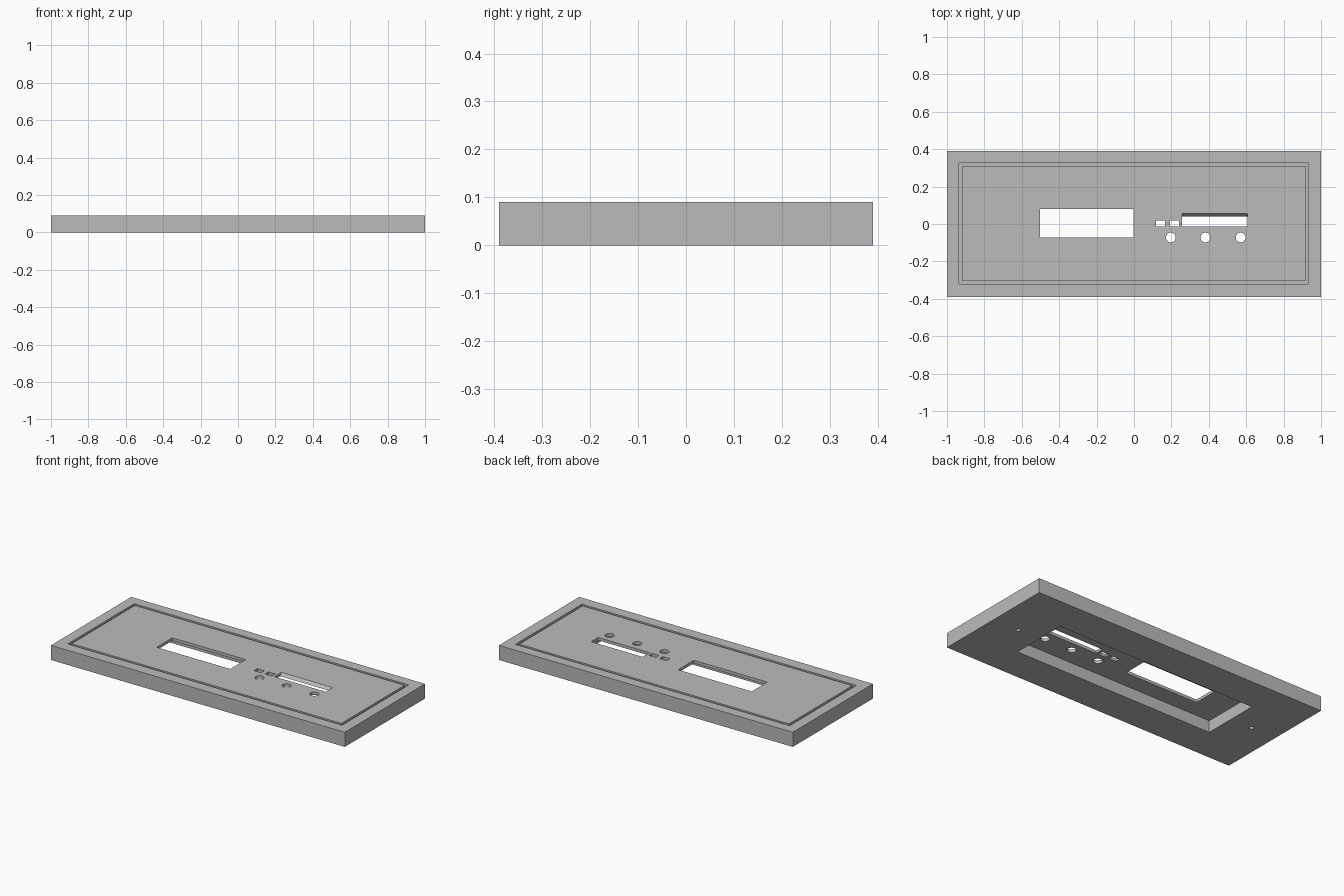
import bpy
import bmesh
from math import cos, sin, tau

cube = bpy.data.objects.get("Cube")
if cube:
    bpy.data.objects.remove(cube, do_unlink=True)

TOP, CEILING = 0.09, 0.072

grey = bpy.data.materials.new("plain grey")
grey.use_nodes = True
colour = (0.5, 0.5, 0.5, 1)
grey.diffuse_color = colour
grey.node_tree.nodes["Principled BSDF"].inputs["Base Color"].default_value = colour


def rect(x0, x1, y0, y1):
    return [(x0, y0), (x1, y0), (x1, y1), (x0, y1)]


def circle(x, y, r, n=32):
    return [(x + r * cos(tau * i / n), y + r * sin(tau * i / n)) for i in range(n)]


def make_object(name, bm):
    bmesh.ops.recalc_face_normals(bm, faces=bm.faces)
    mesh = bpy.data.meshes.new(name)
    bm.to_mesh(mesh)
    bm.free()
    mesh.materials.append(grey)
    obj = bpy.data.objects.new(name, mesh)
    bpy.context.collection.objects.link(obj)
    return obj


def loft(name, low, z0, z1, high=None, hole=None):
    """Solid between two matching outlines, capped, or hollow around a hole outline."""
    bm = bmesh.new()

    def ring(points, z):
        return [bm.verts.new((x, y, z)) for x, y in points]

    def bridge(a, b):
        for i in range(len(a)):
            j = (i + 1) % len(a)
            bm.faces.new((a[i], a[j], b[j], b[i]))

    bottom, top = ring(low, z0), ring(high or low, z1)
    bridge(bottom, top)
    if hole:
        inner_bottom, inner_top = ring(hole, z0), ring(hole, z1)
        bridge(inner_bottom, inner_top)
        bridge(bottom, inner_bottom)
        bridge(top, inner_top)
    else:
        bm.faces.new(bottom)
        bm.faces.new(top)
    return make_object(name, bm)


def cut(target, cutter):
    cutter.hide_render = True
    mod = target.modifiers.new(cutter.name, 'BOOLEAN')
    mod.operation = 'DIFFERENCE'
    mod.solver = 'EXACT'
    mod.object = cutter
    bpy.context.view_layer.objects.active = target
    bpy.ops.object.modifier_apply(modifier=mod.name)
    bpy.data.objects.remove(cutter, do_unlink=True)


# Main slab
panel = loft("front_panel", rect(-1, 1, -0.39, 0.39), 0, TOP)

# Recess under the panel
cut(panel, loft("rear_recess", rect(-0.685, 0.675, -0.18, 0.18), -0.1, CEILING))

# Thin decorative groove around the top
cut(panel, loft("border_groove", rect(-0.935, 0.933, -0.321, 0.327), TOP - 0.016, 0.2,
                hole=rect(-0.919, 0.917, -0.305, 0.311)))

# Display window and two small switch openings
for name, outline in (("display_window", rect(-0.503, -0.003, -0.072, 0.08)),
                      ("switch_hole_a", rect(0.118, 0.166, -0.013, 0.019)),
                      ("switch_hole_b", rect(0.193, 0.24, -0.013, 0.019))):
    cut(panel, loft(name, outline, 0.04, 0.2))

# Long slot with a sloping back wall
cut(panel, loft("long_slot", rect(0.257, 0.607, -0.013, 0.04), CEILING - 0.001, TOP + 0.001,
                high=rect(0.257, 0.607, -0.013, 0.056)))

# Round control holes
for x in (0.197, 0.382, 0.57):
    cut(panel, loft("control_hole", circle(x, -0.072, 0.026), 0.04, 0.2))

# Blind screw holes underneath
for x in (-0.83, 0.825):
    cut(panel, loft("screw_hole", circle(x, 0.004, 0.013), -0.1, 0.06))

for poly in panel.data.polygons:
    poly.use_smooth = False
